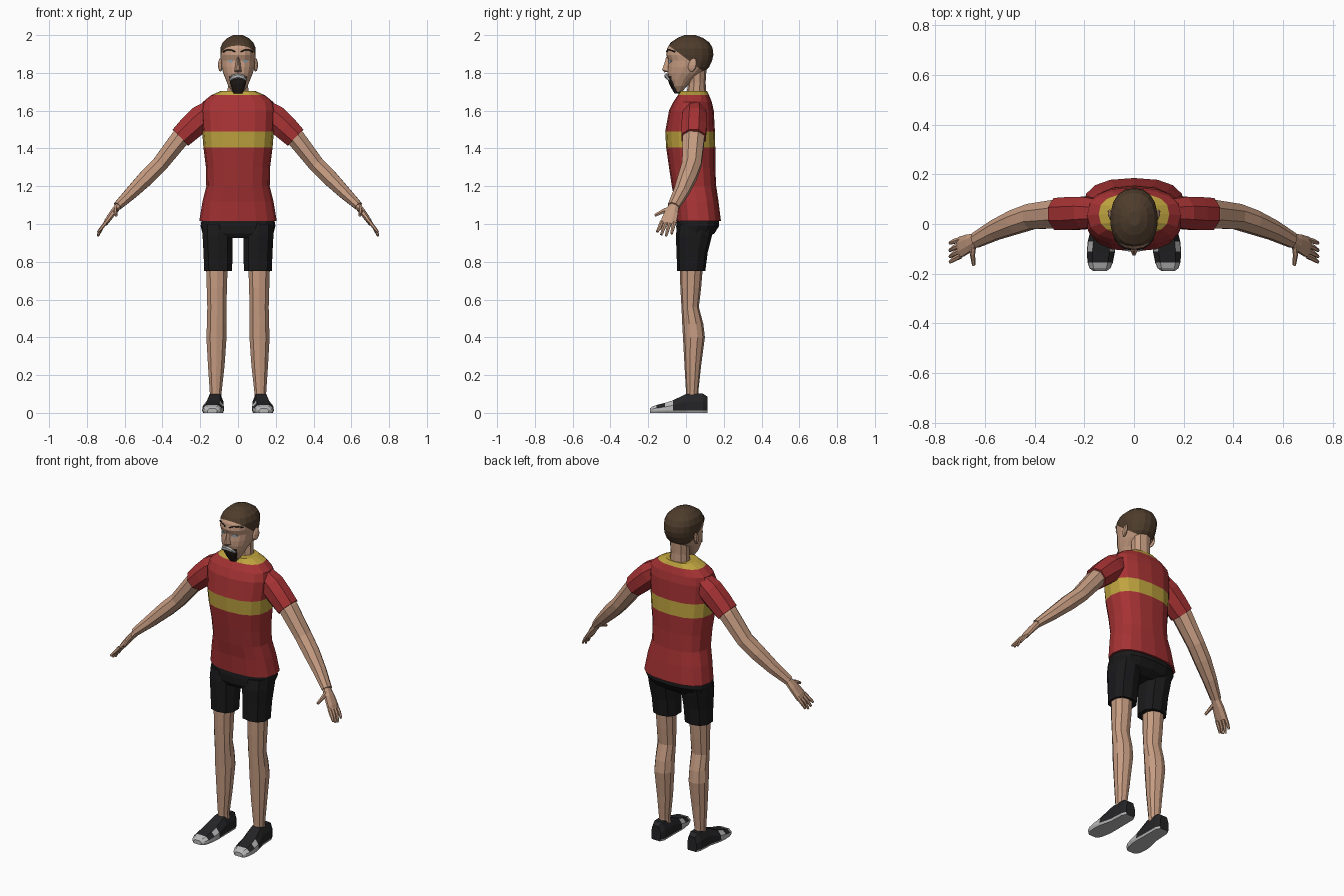
import bpy, bmesh, math
from mathutils import Vector

if "Cube" in bpy.data.objects:
    bpy.data.objects.remove(bpy.data.objects["Cube"])

COLORS = {
    "skin": (0.56, 0.33, 0.22), "shirt_red": (0.38, 0.032, 0.034),
    "shirt_yellow": (0.52, 0.37, 0.05), "shorts_black": (0.010, 0.010, 0.011),
    "hair_brown": (0.075, 0.045, 0.025), "beard_dark": (0.02, 0.014, 0.011),
    "light_grey": (0.48, 0.48, 0.48), "shoe_black": (0.018, 0.018, 0.02),
    "eye_blue": (0.25, 0.36, 0.45)}
MATS = {}
for key, rgb in COLORS.items():
    MATS[key] = bpy.data.materials.new(key)
    MATS[key].diffuse_color = (*rgb, 1)


def finish(name, bm, mats, mirror=False):
    bmesh.ops.recalc_face_normals(bm, faces=bm.faces)
    me = bpy.data.meshes.new(name)
    bm.to_mesh(me)
    bm.free()
    for m in mats:
        me.materials.append(MATS[m])
    ob = bpy.data.objects.new(name, me)
    bpy.context.collection.objects.link(ob)
    if mirror:
        mod = ob.modifiers.new("mirror", "MIRROR")
        mod.use_mirror_merge = False
    return ob


def sgnpow(v, p):
    return math.copysign(abs(v) ** p, v)


def skin_rings(bm, rings, bands=None):
    """Bridge closed point rings and cap both ends."""
    vs = [[bm.verts.new(p) for p in r] for r in rings]
    n = len(vs[0])
    for i in range(len(vs) - 1):
        for j in range(n):
            k = (j + 1) % n
            f = bm.faces.new((vs[i][j], vs[i][k], vs[i + 1][k], vs[i + 1][j]))
            f.material_index = bands[i] if bands else 0
    for r, b in ((vs[0], 0), (vs[-1], -1)):
        bm.faces.new(r).material_index = bands[b] if bands else 0


def tube(bm, path, n=8):
    """Limb along (centre, radius towards y, radius across)."""
    pts = [Vector(p[0]) for p in path]
    rings = []
    for i, (c, a, b) in enumerate(path):
        t = (pts[min(i + 1, len(pts) - 1)] - pts[max(i - 1, 0)]).normalized()
        u = Vector((0, 1, 0))
        if abs(t.y) > 0.8:
            u = Vector((0, 0, 1))
        u = (u - t * u.dot(t)).normalized()
        v = t.cross(u)
        rings.append([pts[i] + u * a * math.cos(2 * math.pi * (j + .5) / n)
                      + v * b * math.sin(2 * math.pi * (j + .5) / n) for j in range(n)])
    skin_rings(bm, rings)


def limb(name, path, mat, n=8):
    bm = bmesh.new()
    tube(bm, path, n)
    return finish(name, bm, [mat], True)


def stack(bm, levels, n=16, e=2.4, bands=None):
    """Level slices (z, y_front, y_back, x_half, x_centre)."""
    rings = []
    for z, yf, yb, rx, *cx in levels:
        x0 = cx[0] if cx else 0
        ring = []
        for j in range(n):
            a = 2 * math.pi * j / n - math.pi / 2
            ring.append((x0 + rx * sgnpow(math.cos(a), 2 / e),
                         (yf + yb) / 2 + (yb - yf) / 2 * sgnpow(math.sin(a), 2 / e), z))
        rings.append(ring)
    skin_rings(bm, rings, bands)


def slices(name, levels, mats, n=16, e=2.4, bands=None, mirror=False):
    bm = bmesh.new()
    stack(bm, levels, n, e, bands)
    return finish(name, bm, mats, mirror)


# Shirt body with chest stripe and collar
slices("shirt", [
    (1.015, -.05, .185, .205), (1.12, -.06, .172, .188), (1.20, -.075, .16, .168),
    (1.30, -.09, .155, .17), (1.405, -.105, .155, .183), (1.49, -.11, .153, .19),
    (1.60, -.09, .147, .197), (1.645, -.068, .137, .188), (1.682, -.043, .122, .142),
    (1.705, -.03, .11, .09)], ["shirt_red", "shirt_yellow"], 16, 2.5,
    [0, 0, 0, 0, 1, 0, 0, 0, 1])

# Sleeves and arms
limb("sleeve", [((.14, .045, 1.605), .06, .06), ((.195, .045, 1.56), .07, .076),
                ((.25, .042, 1.51), .072, .072), ((.305, .04, 1.457), .07, .064)], "shirt_red")
limb("arm", [((.27, .04, 1.49), .06, .052), ((.31, .04, 1.45), .062, .053),
             ((.415, .03, 1.315), .055, .046), ((.48, .008, 1.25), .052, .046),
             ((.56, -.025, 1.17), .043, .037), ((.638, -.066, 1.095), .033, .025)], "skin")

# Hands: palm, four fingers and thumb
bm = bmesh.new()
tube(bm, [((.63, -.062, 1.10), .026, .02), ((.662, -.076, 1.06), .038, .018),
          ((.692, -.09, 1.018), .044, .015), ((.703, -.094, 1.0), .043, .012)])
for y0, y1, z1 in ((-.128, -.153, .958), (-.106, -.131, .942),
                   (-.083, -.106, .936), (-.062, -.077, .948)):
    tube(bm, [((.697, y0, 1.012), .011, .010), ((.722, (y0 + y1) / 2, .98), .011, .009),
              ((.741, y1, z1), .007, .006)], 6)
tube(bm, [((.645, -.075, 1.085), .015, .012), ((.65, -.12, 1.068), .013, .011),
          ((.645, -.165, 1.045), .008, .007)], 6)
finish("hand", bm, ["skin"], True)

# Shorts
slices("shorts_hips", [(.925, -.035, .11, .15), (.95, -.05, .15, .188),
                       (.99, -.052, .176, .198), (1.04, -.045, .172, .19)],
       ["shorts_black"], 16, 2.5)
slices("shorts_leg", [(.75, -.047, .102, .077, .105), (.85, -.05, .115, .08, .106),
                      (.94, -.054, .138, .083, .108), (1.0, -.045, .15, .08, .11)],
       ["shorts_black"], 10, 2.4, None, True)

# Legs
slices("leg", [(.07, .0, .066, .033, .118), (.11, .0, .065, .033, .118),
               (.25, -.008, .08, .046, .115), (.40, -.016, .10, .056, .114),
               (.47, -.02, .092, .054, .113), (.56, -.024, .068, .053, .112),
               (.66, -.03, .08, .056, .112), (.78, -.033, .09, .06, .112)],
       ["skin"], 10, 2.1, None, True)

# Shoes: cross sections from heel to toe, pale sole and toe cap
bm = bmesh.new()
rings = []
for y, cx, w, h in ((.115, .12, .03, .085), (.09, .12, .043, .102), (.0, .122, .046, .10),
                    (-.07, .13, .056, .066), (-.11, .133, .057, .053),
                    (-.155, .136, .051, .042), (-.178, .137, .042, .034), (-.19, .137, .026, .024)):
    half = [(w * .9, 0), (w, .012), (w * .97, h * .6), (w * .6, h)]
    rings.append([(cx + x, y, z) for x, z in half] + [(cx - x, y, z) for x, z in reversed(half)])
skin_rings(bm, rings)
bmesh.ops.recalc_face_normals(bm, faces=bm.faces)
for f in bm.faces:
    c = f.calc_center_median()
    toe = c.y < -.16 or (c.y < -.08 and f.normal.z < .7)
    f.material_index = 1 if f.normal.z < -.5 or c.z < .009 or toe else 0
finish("shoe", bm, ["shoe_black", "light_grey"], True)

# Neck
slices("neck", [(1.67, .0, .108, .06), (1.75, .012, .104, .055), (1.84, .0, .11, .06)],
       ["skin"], 10, 2.1)

# Head, cut along a sloping hairline
bm = bmesh.new()
stack(bm, [(1.70, -.055, -.02, .03), (1.73, -.074, .005, .052), (1.765, -.09, .04, .066),
           (1.80, -.098, .09, .08), (1.83, -.098, .122, .088), (1.865, -.093, .138, .092),
           (1.895, -.105, .145, .095), (1.93, -.10, .141, .095), (1.96, -.082, .125, .083),
           (1.985, -.045, .09, .056), (2.0, -.008, .05, .024)], 18, 2.25)
no = Vector((0, .75, 1)).normalized()
co = Vector((0, 0, 1.877))
bmesh.ops.bisect_plane(bm, geom=bm.verts[:] + bm.edges[:] + bm.faces[:], plane_co=co, plane_no=no)
for f in bm.faces:
    f.material_index = int((f.calc_center_median() - co).dot(no) > 0)
finish("head", bm, ["skin", "hair_brown"])

# Nose
bm = bmesh.new()
for p in ((0, -.104, 1.885), (.011, -.088, 1.87), (-.011, -.088, 1.87), (.006, -.126, 1.816),
          (-.006, -.126, 1.816), (.021, -.09, 1.806), (-.021, -.09, 1.806), (0, -.115, 1.803)):
    bm.verts.new(p)
bmesh.ops.convex_hull(bm, input=bm.verts)
finish("nose", bm, ["skin"])

# Ears
bm = bmesh.new()
bmesh.ops.create_uvsphere(bm, u_segments=8, v_segments=6, radius=1)
for v in bm.verts:
    x, y, z = v.co
    v.co = (.093 + x * .012 + y * .006, .035 + y * .024 + z * .006, 1.842 + z * .036)
finish("ear", bm, ["skin"], True)


def face_y(x, rx, front, back, e=2.25):
    return (front + back) / 2 - (back - front) / 2 * (1 - (x / rx) ** e) ** (1 / e)


# Eyebrows following the forehead
limb("eyebrow", [((x, face_y(x, .095, -.102, .142) - .001, z), .004, .004)
                 for x, z in ((.014, 1.912), (.035, 1.922), (.058, 1.922), (.078, 1.912))],
     "beard_dark", 5)

# Eyes as thin plates
bm = bmesh.new()
pts = [(.024, 1.862), (.032, 1.868), (.046, 1.868), (.055, 1.861), (.045, 1.856), (.032, 1.856)]
skin_rings(bm, [[(x, face_y(x, .092, -.094, .138) + d, z) for x, z in pts] for d in (-.003, .004)])
finish("eye", bm, ["eye_blue"], True)

# Goatee and moustache
slices("goatee", [(1.69, -.06, -.03, .022), (1.715, -.075, -.03, .034),
                  (1.745, -.09, -.035, .044), (1.78, -.102, -.05, .048)], ["beard_dark"], 12, 2.4)
bm = bmesh.new()
tube(bm, [((x, y, z), r * .8, r) for x, y, z, r in (
    (-.043, -.088, 1.762, .006), (-.028, -.1, 1.777, .012), (0, -.104, 1.784, .014),
    (.028, -.1, 1.777, .012), (.043, -.088, 1.762, .006))], 6)
finish("moustache", bm, ["light_grey"])

for m in bpy.data.materials:
    if m.users and not m.is_grease_pencil:
        m.use_nodes = True
        m.node_tree.nodes["Principled BSDF"].inputs["Base Color"].default_value = m.diffuse_color
